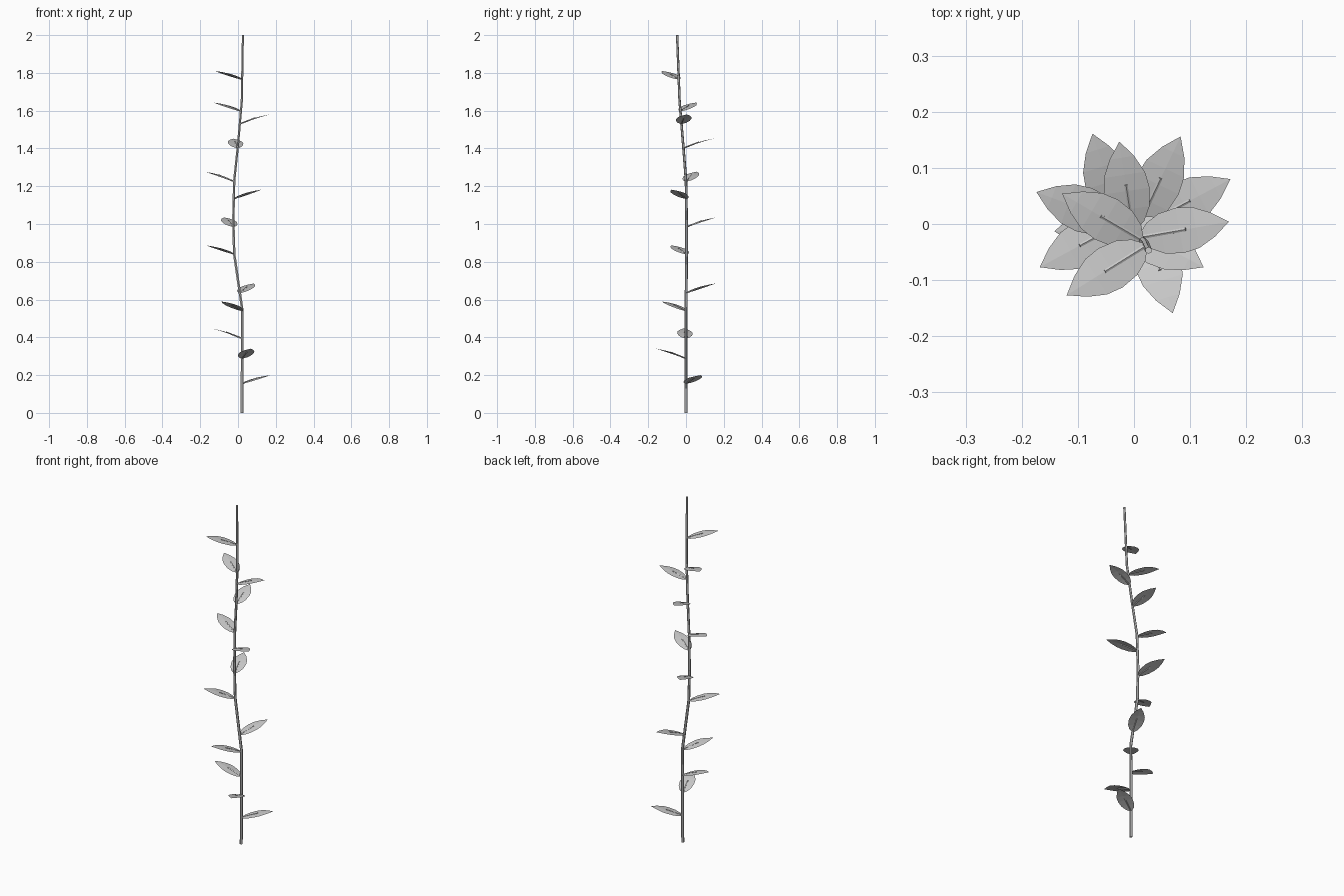
import bpy, bmesh, math
from mathutils import Vector

if "Cube" in bpy.data.objects:
    bpy.data.objects.remove(bpy.data.objects["Cube"])

# Stem centreline, base to top
PATH = [Vector(p) for p in [(0.021, 0, 0), (0.022, 0, 0.55), (-0.02, 0.003, 0.84),
        (-0.025, 0.003, 1.02), (-0.02, 0, 1.23), (0.0, -0.015, 1.42),
        (0.02, -0.034, 1.65), (0.026, -0.047, 2.0)]]

# Leaves: height on the stem, tip x, tip y, tip z
LEAVES = [(0.155, 0.172, 0.08, 0.20), (0.288, 0.069, -0.159, 0.34),
          (0.394, -0.142, -0.013, 0.447), (0.54, -0.087, -0.127, 0.59),
          (0.635, 0.083, 0.156, 0.685), (0.84, -0.168, -0.077, 0.887),
          (0.985, -0.074, 0.161, 1.035), (1.133, 0.124, -0.077, 1.182),
          (1.225, -0.174, 0.057, 1.277), (1.402, -0.026, 0.147, 1.452),
          (1.53, 0.169, 0.004, 1.58), (1.597, -0.128, 0.054, 1.643),
          (1.765, -0.12, -0.127, 1.81)]

# Leaf outline: distance along, half width
OUTLINE = [(0.0, 0.004), (0.1, 0.023), (0.25, 0.036), (0.45, 0.041),
           (0.63, 0.037), (0.82, 0.022)]


def finish(bm, name):
    bmesh.ops.recalc_face_normals(bm, faces=bm.faces)
    mesh = bpy.data.meshes.new(name)
    bm.to_mesh(mesh)
    bm.free()
    obj = bpy.data.objects.new(name, mesh)
    bpy.context.collection.objects.link(obj)
    return obj


def tube(name, points, radii, sides, u, v):
    bm = bmesh.new()
    rings = []
    for p, r in zip(points, radii):
        angles = [2 * math.pi * (k + 0.5) / sides for k in range(sides)]
        rings.append([bm.verts.new(p + r * (u * math.cos(a) + v * math.sin(a))) for a in angles])
    for a, b in zip(rings, rings[1:]):
        for k in range(sides):
            n = (k + 1) % sides
            bm.faces.new((a[k], a[n], b[n], b[k]))
    bm.faces.new(rings[0])
    bm.faces.new(rings[-1])
    return finish(bm, name)


def stem_at(z):
    for a, b in zip(PATH, PATH[1:]):
        if a.z <= z <= b.z:
            return a.lerp(b, (z - a.z) / (b.z - a.z))


def leaf(index, z, tip):
    base = stem_at(z)
    flat = Vector((tip.x - base.x, tip.y - base.y, 0))
    side = Vector((-flat.y, flat.x, 0)).normalized()
    rise = Vector((0, 0, tip.z - base.z))

    def spine(t):
        return base + flat * t + rise * (1.5 * t - 0.5 * t * t)

    # Arched blade
    bm = bmesh.new()
    rows = []
    for t, w in OUTLINE:
        edge = Vector((0, 0, -0.06 * w))
        rows.append([bm.verts.new(spine(t) + side * w + edge), bm.verts.new(spine(t)),
                     bm.verts.new(spine(t) - side * w + edge)])
    for a, b in zip(rows, rows[1:]):
        for k in (0, 1):
            bm.faces.new((a[k], a[k + 1], b[k + 1], b[k]))
    end = bm.verts.new(spine(1))
    for k in (0, 1):
        bm.faces.new((rows[-1][k], rows[-1][k + 1], end))
    finish(bm, f"leaf_{index}")

    # Straight stalk running into the middle of the blade
    start, stop = base, spine(0.52)
    up = (stop - start).cross(side).normalized()
    tube(f"leaf_stalk_{index}", [start, stop], [0.004, 0.0035], 6, side, up)


tube("stem", PATH, [0.008 - 0.00025 * i for i in range(len(PATH))], 6,
     Vector((1, 0, 0)), Vector((0, 1, 0)))
for i, (z, *tip) in enumerate(LEAVES, 1):
    leaf(i, z, Vector(tip))
